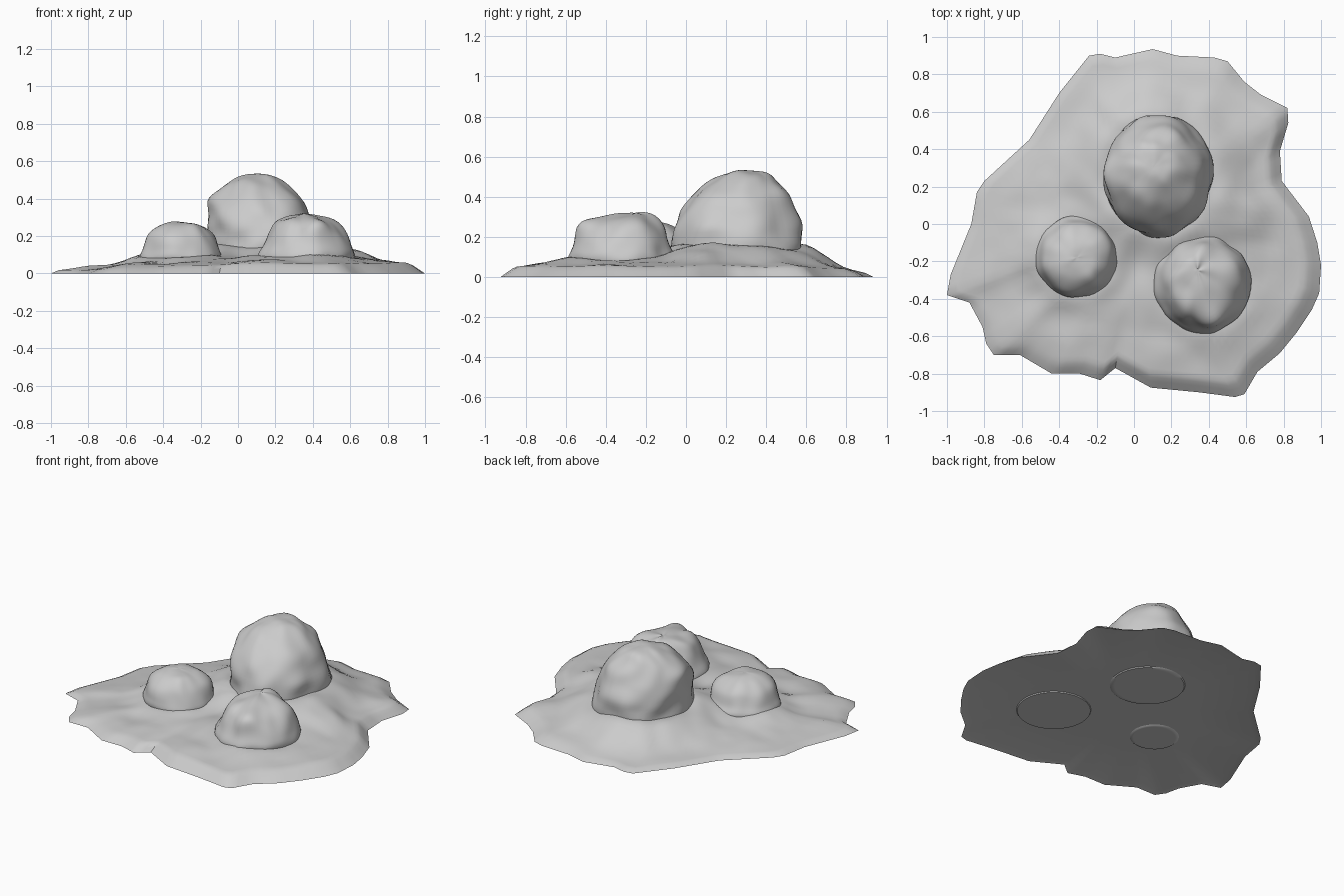
import bpy, bmesh, math
from mathutils import Vector, noise

if "Cube" in bpy.data.objects:
    bpy.data.objects.remove(bpy.data.objects["Cube"])

# Ground outline, counter-clockwise from the right
OUTLINE = [(1, -.22), (.98, -.1), (.935, .04), (.79, .23), (.78, .39), (.825, .54), (.82, .62),
           (.68, .69), (.59, .76), (.5, .87), (.43, .89), (.23, .9), (.1, .935), (-.1, .89),
           (-.18, .91), (-.24, .9), (-.4, .7), (-.56, .45), (-.8, .23), (-.84, .17), (-.87, 0),
           (-.98, -.27), (-1, -.38), (-.88, -.42), (-.81, -.55), (-.79, -.64), (-.75, -.7),
           (-.61, -.7), (-.44, -.8), (-.29, -.8), (-.18, -.835), (-.1, -.77), (.09, -.875),
           (.35, -.9), (.54, -.925), (.59, -.91), (.66, -.79), (.78, -.69), (.87, -.58),
           (.95, -.46), (.99, -.37)]
# Raised skirts and humps: x, y, plateau radius, height, falloff width
SKIRTS = [(.13, .27, .31, .075, .13), (-.31, -.18, .2, .025, .08), (.36, -.32, .24, .02, .1),
          (.56, .06, .05, .05, .12), (.05, .62, .08, .02, .12)]


def finish(name, bm):
    bmesh.ops.recalc_face_normals(bm, faces=bm.faces)
    me = bpy.data.meshes.new(name)
    bm.to_mesh(me)
    bm.free()
    ob = bpy.data.objects.new(name, me)
    bpy.context.collection.objects.link(ob)
    bpy.context.view_layer.objects.active = ob
    ob.select_set(True)
    bpy.ops.object.shade_smooth_by_angle(angle=math.radians(40))
    ob.select_set(False)


def loft(rings, cap_start, cap_end):
    """Skin closed rings of points; caps are fans to a single point."""
    bm = bmesh.new()
    vs = [[bm.verts.new(p) for p in r] for r in rings]
    n = len(vs[0])
    for a, b in zip(vs, vs[1:]):
        for i in range(n):
            bm.faces.new((a[i], a[(i + 1) % n], b[(i + 1) % n], b[i]))
    for ring, tip in ((vs[0], cap_start), (vs[-1], cap_end)):
        c = bm.verts.new(tip)
        for i in range(n):
            bm.faces.new((ring[i], ring[(i + 1) % n], c))
    return bm


def ground_height(x, y, t, right):
    """Plateau with a rim that is steep on the right and gentle elsewhere."""
    d = 1 - t
    gentle = .012 * min(d / .04, 1) + .055 * min(d / .4, 1)
    steep = .045 * min(d / .08, 1) + .027 * min(d / .25, 1)
    z = gentle + (steep - gentle) * right
    edge = min(d / .25, 1)
    for cx, cy, r, h, w in SKIRTS:
        q = max(math.hypot(x - cx, y - cy) - r, 0) / w
        z += h * math.exp(-q * q) * edge
    p = Vector((x, y, 3))
    z += (.02 * noise.noise(p * 4) + .008 * noise.noise(p * 9)) * edge
    return max(z, 0)


# Ground slab: outline subdivided, rings shrinking toward the middle
edge = []
for (x0, y0), (x1, y1) in zip(OUTLINE, OUTLINE[1:] + OUTLINE[:1]):
    k = max(1, round(math.hypot(x1 - x0, y1 - y0) / .045))
    edge += [(x0 + (x1 - x0) * i / k, y0 + (y1 - y0) * i / k) for i in range(k)]
cx, cy = .03, 0
levels = [1, .985, .96, .935, .91] + [.88 - .04 * i for i in range(22)]
rings = [[(cx + (x - cx) * t, cy + (y - cy) * t, .01) for x, y in edge] for t in (.5, .95)]
for t in levels:
    ring = []
    for x, y in edge:
        a = math.atan2(y, x)
        right = max(0, min(1, .5 + .9 * math.cos(a + .5)))
        px, py = cx + (x - cx) * t, cy + (y - cy) * t
        ring.append((px, py, ground_height(px, py, t, right)))
    rings.append(ring)
finish("ground_slab", loft(rings, (cx, cy, .01), (cx, cy, ground_height(cx, cy, 0, 0))))


def boulder(name, profile, bumps, lobe, seed):
    """profile: (centre x, centre y, radius x, radius y, z) from bottom to top;
    bumps: (direction in degrees, z, size) knobs."""
    n, sub = 56, 5
    rows = []
    for i in range(len(profile) - 1):       # Catmull-Rom through the profile
        p = [profile[max(0, min(len(profile) - 1, i + k))] for k in (-1, 0, 1, 2)]
        for s in range(sub):
            u = s / sub
            rows.append([.5 * (2 * b + (c - a) * u + (2 * a - 5 * b + 4 * c - d) * u * u
                               + (3 * b - a - 3 * c + d) * u ** 3) for a, b, c, d in zip(*p)])
    b, t = profile[0], profile[-1]
    rings = [[(b[0] + .9 * b[2] * math.cos(2 * math.pi * j / n),
               b[1] + .9 * b[3] * math.sin(2 * math.pi * j / n), b[4]) for j in range(n)]]
    for x, y, rx, ry, z in rows:
        ring = []
        for j in range(n):
            a = 2 * math.pi * j / n
            v = Vector((math.cos(a), math.sin(a), z * 4))
            k = 1 + lobe * noise.noise(v * 2.2 + Vector((seed, 0, 0))) * min(z / .1, 1)
            dz = .012 * noise.noise(Vector((x + rx * v.x, y + ry * v.y, 0)) * 9) * min(z / .1, 1)
            for deg, bz, size in bumps:
                da = (a - math.radians(deg) + math.pi) % (2 * math.pi) - math.pi
                w = math.exp(-(da / .4) ** 2 - ((z - bz) / .06) ** 2)
                k += size * w
                dz += size * .12 * w
            ring.append((x + rx * k * math.cos(a), y + ry * k * math.sin(a), max(z + dz, b[4])))
        rings.append(ring)
    finish(name, loft(rings, (b[0], b[1], b[4]), (t[0], t[1], rings[-1][0][2])))


# Three boulders resting in the ground
boulder("large_boulder",
        [(.12, .27, .22, .22, .004), (.13, .26, .28, .31, .08), (.13, .26, .285, .325, .2),
         (.12, .26, .27, .30, .3), (.11, .27, .235, .245, .39), (.1, .28, .18, .185, .46),
         (.1, .3, .11, .12, .51), (.1, .3, .05, .055, .527), (.1, .3, .005, .005, .53)],
        [(185, .38, .14), (340, .25, .04), (70, .42, .08)], .08, 2)
boulder("small_boulder",
        [(-.31, -.18, .14, .14, .004), (-.31, -.175, .215, .215, .07), (-.305, -.18, .205, .205, .13),
         (-.305, -.18, .175, .18, .2), (-.305, -.18, .12, .125, .25), (-.305, -.18, .06, .06, .273),
         (-.305, -.18, .005, .005, .278)],
        [(20, .2, .05), (200, .21, .05)], .06, 7)
boulder("medium_boulder",
        [(.36, -.32, .22, .22, .004), (.37, -.32, .26, .26, .08), (.37, -.32, .235, .24, .15),
         (.365, -.32, .195, .21, .22), (.355, -.31, .145, .165, .275), (.345, -.27, .07, .09, .308),
         (.34, -.25, .005, .005, .318)],
        [(15, .25, .16), (290, .25, .14), (90, .28, .1)], .08, 11)
